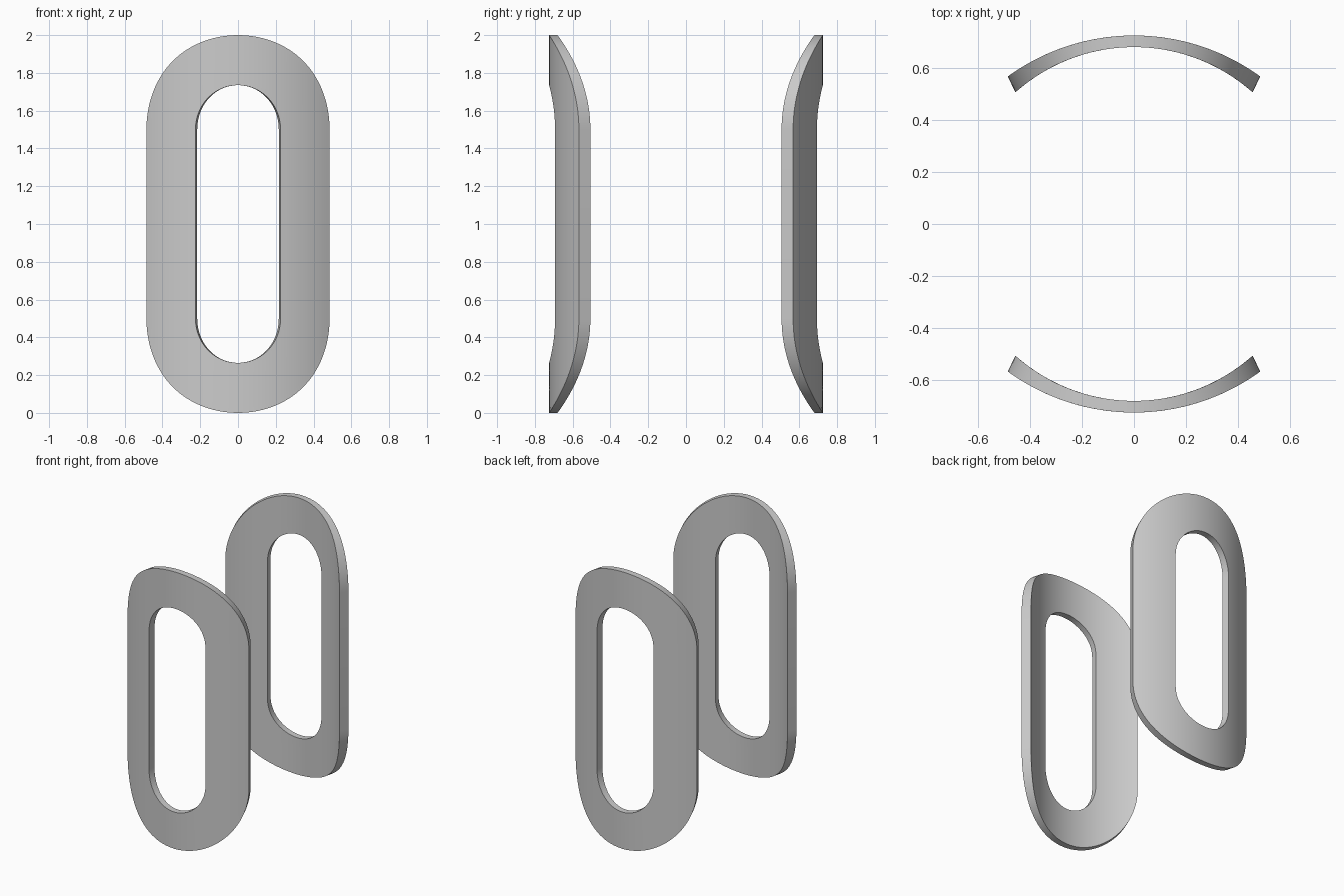
import bpy, bmesh, math

if "Cube" in bpy.data.objects:
    bpy.data.objects.remove(bpy.data.objects["Cube"])

# Bent plate: outer and inner faces are circular arcs (radius, half angle, arc crown y)
OUTER = (0.8255, math.asin(0.485 / 0.8255), 0.7245)
INNER = (0.6845, math.asin(0.456 / 0.6845), 0.680)
CAP, RINGS = 48, 10          # segments per rounded end, strips from hole to rim


def stadium(half_width, end_height):
    """Flat stadium outline: width as a fraction of the bend, z in units."""
    pts = []
    for zc, start in ((1.5, 0.0), (0.5, math.pi)):
        for i in range(CAP + 1):
            a = start + math.pi * i / CAP
            pts.append((half_width * math.cos(a), zc + end_height * math.sin(a)))
    return pts


def bend(s, z, arc, side):
    r, half, crown = arc
    a = s * half
    return (r * math.sin(a), side * (crown - r * (1 - math.cos(a))), z)


def curved_plate(name, side):
    bm = bmesh.new()
    hole, rim = stadium(0.44, 0.235), stadium(1.0, 0.5)
    n = len(rim)

    def ring(t, arc):
        return [bm.verts.new(bend(h[0] + (o[0] - h[0]) * t,
                                  h[1] + (o[1] - h[1]) * t, arc, side))
                for h, o in zip(hole, rim)]

    # section loop: hole to rim on the outer face, then back along the inner face
    rings = [ring(i / RINGS, OUTER) for i in range(RINGS + 1)]
    rings += [ring(i / RINGS, INNER) for i in range(RINGS, -1, -1)]
    for k, a in enumerate(rings):
        b = rings[(k + 1) % len(rings)]
        for i in range(n):
            j = (i + 1) % n
            bm.faces.new((a[i], a[j], b[j], b[i]))
    bmesh.ops.recalc_face_normals(bm, faces=bm.faces)
    me = bpy.data.meshes.new(name)
    bm.to_mesh(me)
    bm.free()
    ob = bpy.data.objects.new(name, me)
    bpy.context.collection.objects.link(ob)
    bpy.ops.object.select_all(action='DESELECT')
    ob.select_set(True)
    bpy.context.view_layer.objects.active = ob
    bpy.ops.object.shade_smooth_by_angle(angle=math.radians(30))
    return ob


# Front and back plates
curved_plate("front_curved_plate", -1)
curved_plate("back_curved_plate", 1)
